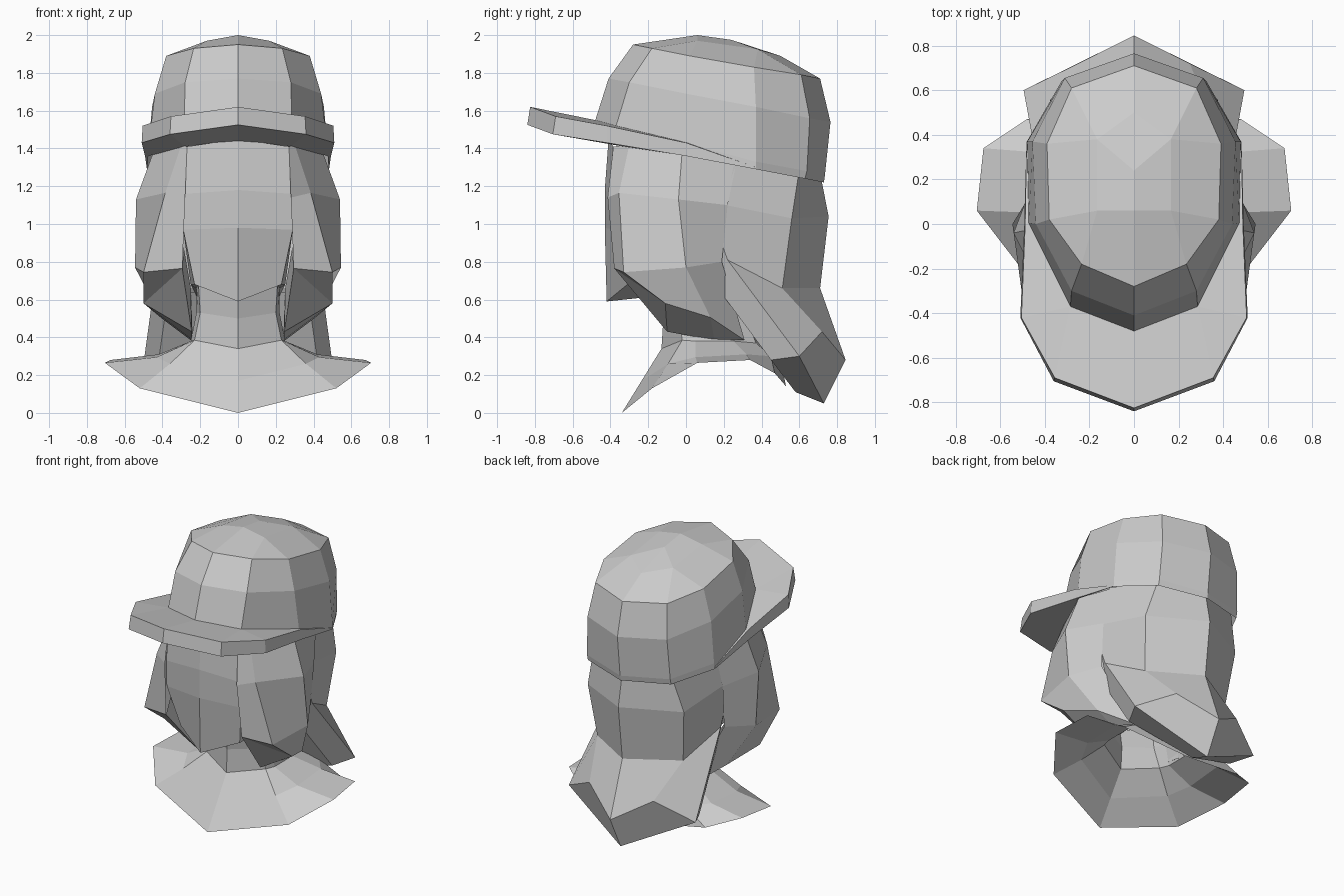
import bpy, bmesh
from mathutils import Vector

cube = bpy.data.objects.get("Cube")
if cube:
    bpy.data.objects.remove(cube, do_unlink=True)

grey = bpy.data.materials.new("plain grey")
grey.use_nodes = True
grey.diffuse_color = (0.6, 0.6, 0.6, 1)
grey.node_tree.nodes["Principled BSDF"].inputs["Base Color"].default_value = (0.6, 0.6, 0.6, 1)


def build(name, lofts, polys=(), ref=(0, 0.15, 1)):
    """Skin each list of rows, add loose polygons, face away from ref, mirror in x."""
    bm = bmesh.new()

    def add(points):
        pts = []
        for p in points:
            if p not in pts:
                pts.append(p)
        if len(pts) > 2:
            bm.faces.new([bm.verts.new(p) for p in pts])

    for rows in lofts:
        for a, b in zip(rows, rows[1:]):
            for i in range(len(a) - 1):
                add((a[i], a[i + 1], b[i + 1], b[i]))
    for poly in polys:
        add(poly)
    bmesh.ops.remove_doubles(bm, verts=bm.verts, dist=0.0005)
    bmesh.ops.recalc_face_normals(bm, faces=bm.faces)
    ref = Vector(ref)
    bm.normal_update()
    if sum(f.normal.dot(f.calc_center_median() - ref) * f.calc_area() for f in bm.faces) < 0:
        bmesh.ops.reverse_faces(bm, faces=bm.faces)
    mesh = bpy.data.meshes.new(name)
    bm.to_mesh(mesh)
    bm.free()
    mesh.materials.append(grey)
    ob = bpy.data.objects.new(name, mesh)
    bpy.context.collection.objects.link(ob)
    mod = ob.modifiers.new("mirror", 'MIRROR')
    mod.use_clip = True
    mod.merge_threshold = 0.001


# Cap crown: tilted half rings from the rim to the top, front to back
rim = [(0, -.41, 1.44), (.28, -.33, 1.41), (.475, .01, 1.36),
       (.48, .37, 1.29), (.325, .63, 1.24), (0, .73, 1.22)]
brow = [(0, -.48, 1.55), (.285, -.37, 1.52), (.472, .005, 1.43),
        (.478, .37, 1.33), (.325, .64, 1.28), (0, .735, 1.255)]
mid = [(0, -.41, 1.77), (.28, -.30, 1.75), (.44, 0, 1.69),
       (.455, .37, 1.62), (.31, .655, 1.56), (0, .765, 1.54)]
top = [(0, -.28, 1.95), (.235, -.18, 1.93), (.38, .02, 1.89),
       (.39, .36, 1.83), (.28, .61, 1.79), (0, .71, 1.77)]
crest = [(0, .06, 2.0), (.165, .06, 1.97), (.165, .06, 1.97),
         (.165, .38, 1.925), (.165, .38, 1.925), (0, .50, 1.89)]
build("cap_crown", [[rim, brow, mid, top, crest]],
      [((0, .06, 2.0), (.165, .06, 1.97), (0, .24, 1.975)),
       ((.165, .06, 1.97), (.165, .38, 1.925), (0, .24, 1.975)),
       ((.165, .38, 1.925), (0, .50, 1.89), (0, .24, 1.975))], (0, .15, 1.5))

# Cap brim: a wedge tapering back along the sides of the cap
brim_top = [(0, -.825, 1.62), (.355, -.69, 1.57), (.505, -.42, 1.52),
            (.488, .0, 1.43), (.482, .37, 1.30)]
brim_low = [(0, -.84, 1.525), (.36, -.705, 1.475), (.51, -.42, 1.43),
            (.492, .0, 1.36), (.482, .37, 1.29)]
inner_top = [brow[0], brow[1], brow[1], brow[2], (.479, .37, 1.30)]
inner_low = [rim[0], rim[1], rim[1], rim[2], rim[3]]
build("cap_brim", [[inner_top, brim_top, brim_low, inner_low]], ref=(0, -.4, 1.47))

# Head: half rings from brow to chin, then under the jaw to the neck
head = [
    [(0, -.41, 1.45), (.27, -.385, 1.41), (.27, 0, 1.37), (.26, .40, 1.3), (0, .5, 1.3)],
    [(0, -.43, 1.18), (.28, -.40, 1.16), (.27, 0, 1.13), (.26, .40, 1.1), (0, .5, 1.1)],
    [(0, -.43, .98), (.29, -.38, .97), (.27, 0, .95), (.26, .40, .9), (0, .5, .9)],
    [(0, -.42, .59), (.23, -.31, .68), (.25, -.04, .68), (.24, .36, .66), (0, .45, .66)],
    [(0, -.14, .62), (.21, -.08, .68), (.22, .05, .66), (.22, .30, .62), (0, .38, .62)],
]
build("head", [head], ref=(0, .05, .95))

# Neck flaring into the shoulder collar
collar = [
    [(0, -.14, .63), (.21, -.07, .69), (.22, .05, .67), (.22, .25, .64), (.17, .31, .63), (0, .36, .63)],
    [(0, -.12, .50), (.20, -.04, .53), (.22, .05, .53), (.22, .25, .53), (.17, .31, .53), (0, .36, .52)],
    [(0, -.13, .34), (.23, -.02, .385), (.25, .05, .38), (.25, .25, .38), (.20, .37, .37), (0, .43, .36)],
    [(0, -.235, .17), (.36, -.095, .26), (.43, .05, .295), (.42, .32, .31), (.32, .45, .30), (0, .50, .28)],
    [(0, -.34, 0), (.52, -.18, .13), (.705, .06, .265), (.675, .34, .28), (.48, .47, .21), (0, .53, .14)],
]
build("neck_and_shoulders", [collar], ref=(0, .1, -1.5))

# Side locks: front inner edge, front corner, widest column, rear column
lock_front, lock_inner, lock_rear = (.295, -.38, .765), (.245, -.10, .43), (.25, .31, .385)
lock = [
    [(.27, -.385, 1.41), (.30, -.30, 1.42), (.445, -.02, 1.39), (.42, .27, 1.34)],
    [(.28, -.415, 1.14), (.385, -.355, 1.165), (.54, -.04, 1.13), (.44, .22, 1.10)],
    [lock_front, (.50, -.33, .745), (.545, 0, .77), (.43, .19, .80)],
    [lock_front, (.50, -.11, .58), (.41, .13, .505), lock_rear],
    [lock_front, lock_inner, (.24, .15, .385), lock_rear],
]
build("side_locks", [lock],
      [(lock_front, lock_inner, (.25, -.04, .66), (.288, -.34, .88)),
       (lock_inner, (.24, .15, .385), (.25, .15, .70), (.25, -.04, .66))], (.3, 0, .9))

# Back hair: flared tail below the cap with a swept strand on each side
g_mid, g_low, f_low = (.375, .56, 1.03), (.335, .51, .66), (0, .71, .66)
strand, bump = (.425, .22, .81), (.25, .72, .43)
corner, tip = (.495, .60, .30), (0, .845, .28)
bottom, under = (0, .73, .05), (0, .58, .11)
inner, notch = (.42, .45, .28), (.43, .17, .95)
front_low = (.37, .19, .63)
hair = [
    [(0, .71, 1.27), (.305, .60, 1.29), (.425, .26, 1.35)],
    [(0, .755, 1.04), g_mid, (.435, .21, 1.10)],
]
build("back_hair", [hair],
      [((0, .755, 1.04), g_mid, g_low, f_low),
       (g_mid, (.435, .21, 1.10), notch, strand, g_low),
       (f_low, g_low, bump, tip),
       (g_low, strand, corner, bump),
       (tip, bump, corner, bottom),
       (corner, inner, under, bottom),
       (notch, strand, corner, inner, front_low),
       (front_low, inner, under, (0, .45, .66))], (0, .3, .8))
